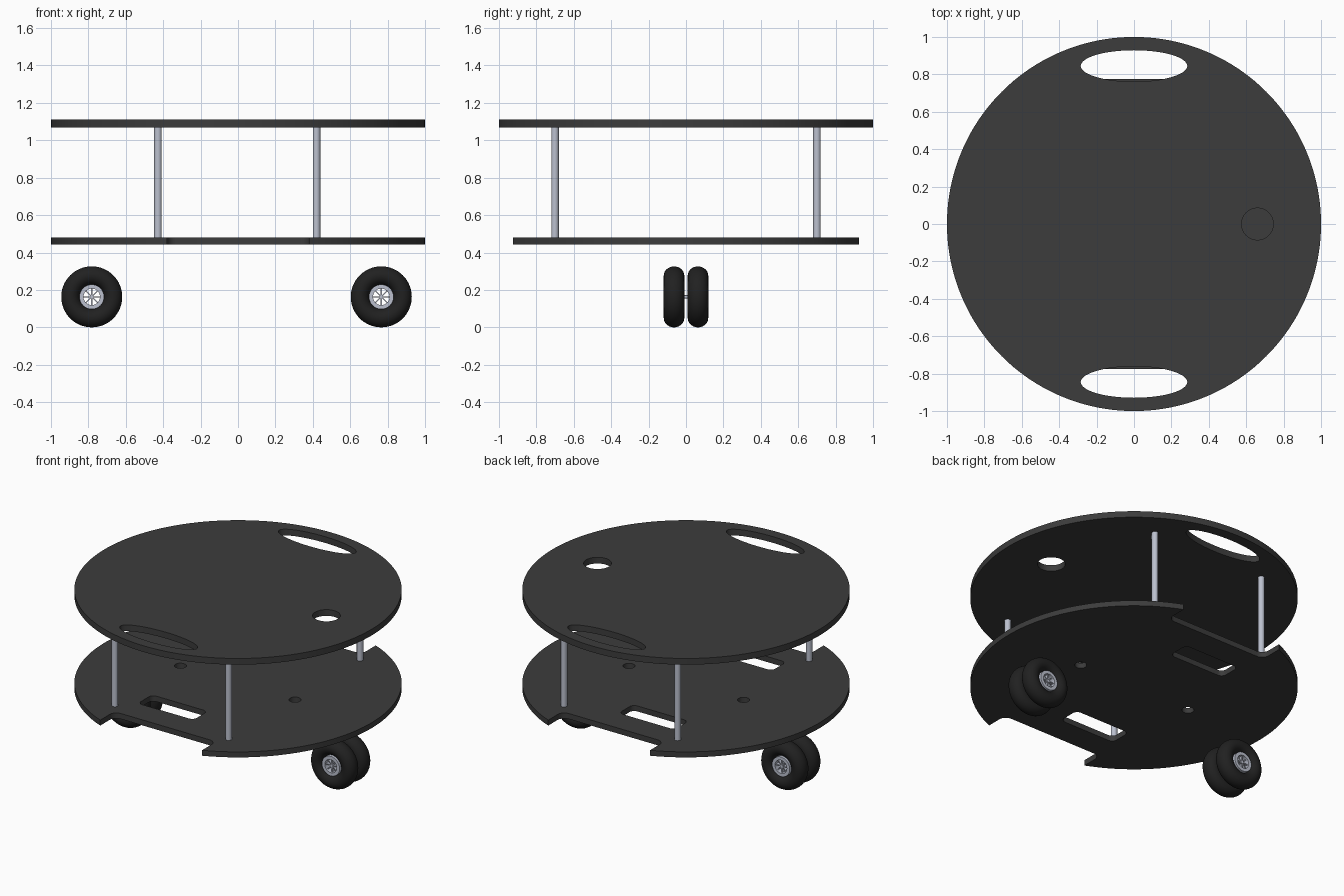
import bpy, bmesh
from math import sin, cos, pi, acos
from mathutils import Matrix, Vector

if "Cube" in bpy.data.objects:
    bpy.data.objects.remove(bpy.data.objects["Cube"])


def material(name, rgb):
    m = bpy.data.materials.new(name)
    m.diffuse_color = (*rgb, 1)
    m.use_nodes = True
    m.node_tree.nodes["Principled BSDF"].inputs["Base Color"].default_value = m.diffuse_color
    return m


BOARD = material("dark_board", (0.045, 0.045, 0.045))
METAL = material("metal", (0.5, 0.53, 0.62))
RUBBER = material("rubber", (0.015, 0.015, 0.015))


def finish(ob, mat):
    ob.data.materials.clear()
    ob.data.materials.append(mat)
    bpy.ops.object.select_all(action='DESELECT')
    ob.select_set(True)
    bpy.context.view_layer.objects.active = ob
    bpy.ops.object.shade_smooth_by_angle(angle=0.6)
    return ob


def mesh_object(name, bm, mat):
    bmesh.ops.recalc_face_normals(bm, faces=bm.faces)
    me = bpy.data.meshes.new(name)
    bm.to_mesh(me)
    bm.free()
    ob = bpy.data.objects.new(name, me)
    bpy.context.collection.objects.link(ob)
    return finish(ob, mat)


def arc(cx, cy, rx, ry, a0, a1, n, closed=False):
    d = n if closed else n - 1
    return [(cx + rx * cos(a0 + (a1 - a0) * i / d),
             cy + ry * sin(a0 + (a1 - a0) * i / d)) for i in range(n)]


def ellipse(cx, cy, rx, ry, n=64):
    return arc(cx, cy, rx, ry, 0, 2 * pi, n, True)


def rounded_slot(x0, x1, y0, y1, r):
    pts = []
    for k, (x, y) in enumerate([(x1 - r, y1 - r), (x0 + r, y1 - r), (x0 + r, y0 + r), (x1 - r, y0 + r)]):
        pts += arc(x, y, r, r, k * pi / 2, (k + 1) * pi / 2, 8)
    return pts


def plate(name, loops, z0, z1):
    """Flat board: the first loop is the outline, the others are holes."""
    cu = bpy.data.curves.new(name, 'CURVE')
    cu.dimensions, cu.fill_mode, cu.extrude = '2D', 'BOTH', (z1 - z0) / 2
    for pts in loops:
        s = cu.splines.new('POLY')
        s.points.add(len(pts) - 1)
        for p, (x, y) in zip(s.points, pts):
            p.co = (x, y, 0, 1)
        s.use_cyclic_u = True
    ob = bpy.data.objects.new(name, cu)
    ob.location.z = (z0 + z1) / 2
    bpy.context.collection.objects.link(ob)
    bpy.ops.object.select_all(action='DESELECT')
    ob.select_set(True)
    bpy.context.view_layer.objects.active = ob
    bpy.ops.object.convert(target='MESH')
    ob = bpy.context.view_layer.objects.active
    bm = bmesh.new()
    bm.from_mesh(ob.data)
    bmesh.ops.remove_doubles(bm, verts=bm.verts, dist=1e-5)
    bmesh.ops.recalc_face_normals(bm, faces=bm.faces)
    bm.to_mesh(ob.data)
    bm.free()
    return finish(ob, BOARD)


def add_rod(bm, p0, p1, r, n=24):
    p0, p1 = Vector(p0), Vector(p1)
    d = p1 - p0
    m = Matrix.Translation((p0 + p1) / 2) @ d.to_track_quat('Z', 'Y').to_matrix().to_4x4()
    bmesh.ops.create_cone(bm, cap_ends=True, segments=n, radius1=r, radius2=r, depth=d.length, matrix=m)


def add_lathe(bm, profile, centre, n=64):
    """Closed (radius, y) profile turned about the y direction."""
    rings = [[bm.verts.new((centre[0] + r * cos(2 * pi * i / n), centre[1] + y,
                            centre[2] + r * sin(2 * pi * i / n))) for r, y in profile] for i in range(n)]
    k = len(profile)
    for i in range(n):
        a, b = rings[i], rings[(i + 1) % n]
        for j in range(k):
            bm.faces.new((a[j], a[(j + 1) % k], b[(j + 1) % k], b[j]))


# top board: disc with two handle openings and a cable hole
plate("top_plate", [ellipse(0, 0, 1, 1, 160), ellipse(0, 0.845, 0.285, 0.084),
                    ellipse(0, -0.845, 0.285, 0.084), ellipse(0.66, 0, 0.085, 0.085)], 1.068, 1.11)

# lower board: disc with a notch on each side
w, depth, f = 0.38, 0.775, 0.05
a = acos(w)
notch = arc(w - f, depth + f, f, f, 0, -pi / 2, 8) + arc(-w + f, depth + f, f, f, -pi / 2, -pi, 8)
outline = (arc(0, 0, 1, 1, -a, a, 70) + notch + arc(0, 0, 1, 1, pi - a, pi + a, 70)
           + [(-x, -y) for x, y in notch])
plate("lower_plate", [outline, rounded_slot(-0.33, 0.085, 0.445, 0.595, 0.035),
                      rounded_slot(-0.33, 0.085, -0.595, -0.445, 0.035),
                      ellipse(0.425, 0, 0.037, 0.037, 32), ellipse(-0.43, 0, 0.037, 0.037, 32)], 0.443, 0.48)

# four standoff posts between the boards
for x, xn in ((-0.428, "left"), (0.42, "right")):
    for y, yn in ((-0.7, "front"), (0.7, "back")):
        bm = bmesh.new()
        add_rod(bm, (x, y, 0.48), (x, y, 1.068), 0.02)
        mesh_object(f"post_{yn}_{xn}", bm, METAL)

# twin casters: two tyres, spoked hubs and an axle on each side
Z = 0.163
tyre = [(0.113 + 0.05 * cos(2 * pi * i / 28), 0.055 * sin(2 * pi * i / 28)) for i in range(28)]
rim = [(0.044, -0.042), (0.066, -0.042), (0.066, 0.042), (0.044, 0.042)]
for cx, side in ((-0.782, "left"), (0.766, "right")):
    for cy, pos in ((-0.064, "front"), (0.064, "back")):
        bm = bmesh.new()
        add_lathe(bm, tyre, (cx, cy, Z))
        mesh_object(f"tyre_{side}_{pos}", bm, RUBBER)
        bm = bmesh.new()
        add_lathe(bm, rim, (cx, cy, Z), 48)
        add_rod(bm, (cx, cy - 0.035, Z), (cx, cy + 0.035, Z), 0.011)
        for k in range(4):
            m = (Matrix.Translation((cx, cy, Z)) @ Matrix.Rotation(k * pi / 4, 4, 'Y')
                 @ Matrix.Diagonal((0.092, 0.06, 0.006, 1)))
            bmesh.ops.create_cube(bm, size=1, matrix=m)
        mesh_object(f"hub_{side}_{pos}", bm, METAL)
    bm = bmesh.new()
    add_rod(bm, (cx, -0.09, Z), (cx, 0.09, Z), 0.009)
    mesh_object(f"axle_{side}", bm, METAL)
